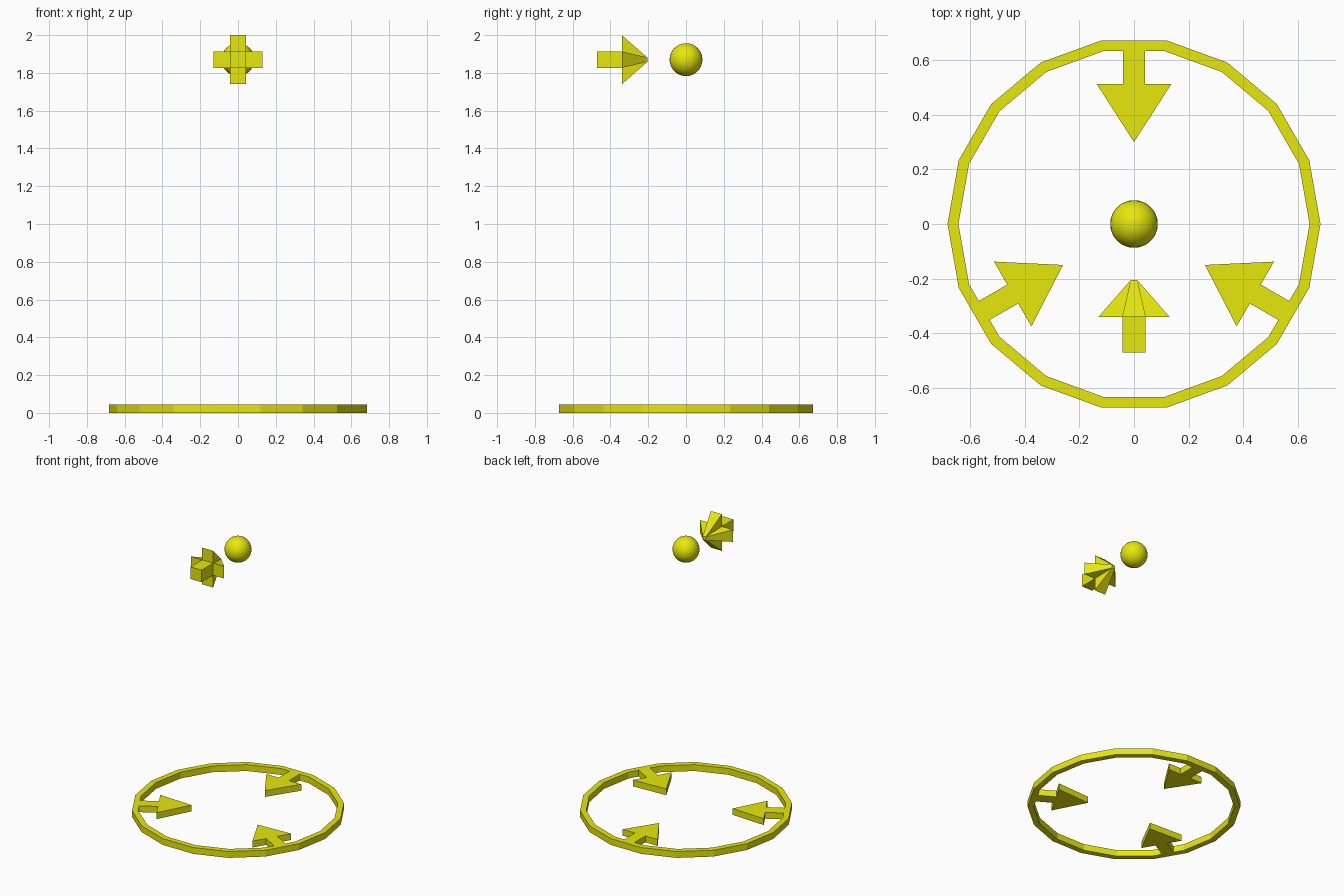
import bpy, bmesh, math
from mathutils import Matrix

if "Cube" in bpy.data.objects:
    bpy.data.objects.remove(bpy.data.objects["Cube"])

yellow = bpy.data.materials.new("yellow")
yellow.diffuse_color = (0.8, 0.8, 0.004, 1)
yellow.use_nodes = True
yellow.node_tree.nodes["Principled BSDF"].inputs["Base Color"].default_value = yellow.diffuse_color


def make_object(name, bm):
    bmesh.ops.recalc_face_normals(bm, faces=bm.faces[:])
    mesh = bpy.data.meshes.new(name)
    bm.to_mesh(mesh)
    bm.free()
    mesh.materials.append(yellow)
    obj = bpy.data.objects.new(name, mesh)
    bpy.context.collection.objects.link(obj)
    return obj


def loft(bm, rings, closed=False):
    """Bridge equal-length vertex rings; cap the ends unless closed."""
    loops = [[bm.verts.new(p) for p in r] for r in rings]
    n = len(loops[0])
    pairs = list(zip(loops, loops[1:]))
    if closed:
        pairs.append((loops[-1], loops[0]))
    else:
        bm.faces.new(loops[0])
        bm.faces.new(loops[-1])
    for a, b in pairs:
        for i in range(n):
            j = (i + 1) % n
            bm.faces.new((a[i], a[j], b[j], b[i]))


# Base ring, 18 sides
T = 0.045
SIDES = 18


def circle(r, z):
    return [(r * math.cos(math.tau * i / SIDES), r * math.sin(math.tau * i / SIDES), z)
            for i in range(SIDES)]


R_OUT, R_IN = 0.683, 0.643
bm = bmesh.new()
loft(bm, [circle(R_OUT, 0), circle(R_OUT, T), circle(R_IN, T), circle(R_IN, 0)], closed=True)
make_object("base_ring", bm)

# Three flat arrows pointing inwards from the ring
end = R_IN * math.cos(math.pi / SIDES)
outline = [(-0.04, end), (-0.04, 0.513), (-0.137, 0.513), (0, 0.30),
           (0.137, 0.513), (0.04, 0.513), (0.04, end)]
for k in range(3):
    bm = bmesh.new()
    loft(bm, [[(x, y, z) for x, y in outline] for z in (0, T)])
    bm.transform(Matrix.Rotation(k * math.tau / 3, 4, 'Z'))
    make_object(f"base_arrow_{k + 1}", bm)

# Floating ball
ZC = 1.87
bm = bmesh.new()
bmesh.ops.create_uvsphere(bm, u_segments=32, v_segments=16, radius=0.087,
                          matrix=Matrix.Translation((0, 0, ZC)))
for f in bm.faces:
    f.smooth = True
make_object("ball", bm)

# Floating arrow: square shaft
S, A, TIP = 0.043, 0.13, 0.012
bm = bmesh.new()
loft(bm, [[(x * S, y, ZC + z * S) for x, z in ((-1, -1), (1, -1), (1, 1), (-1, 1))]
          for y in (-0.47, -0.34)])
make_object("pointer_shaft", bm)

# Floating arrow: cross-shaped head tapering to a small square tip
cross = [(A, -S), (A, S), (S, S), (S, A), (-S, A), (-S, S),
         (-A, S), (-A, -S), (-S, -S), (-S, -A), (S, -A), (S, -S)]
tip = [(math.copysign(TIP, x), math.copysign(TIP, z)) for x, z in cross]
bm = bmesh.new()
loft(bm, [[(x, -0.34, ZC + z) for x, z in cross],
          [(x, -0.205, ZC + z) for x, z in tip]])
bmesh.ops.remove_doubles(bm, verts=bm.verts[:], dist=0.0001)
make_object("pointer_head", bm)
